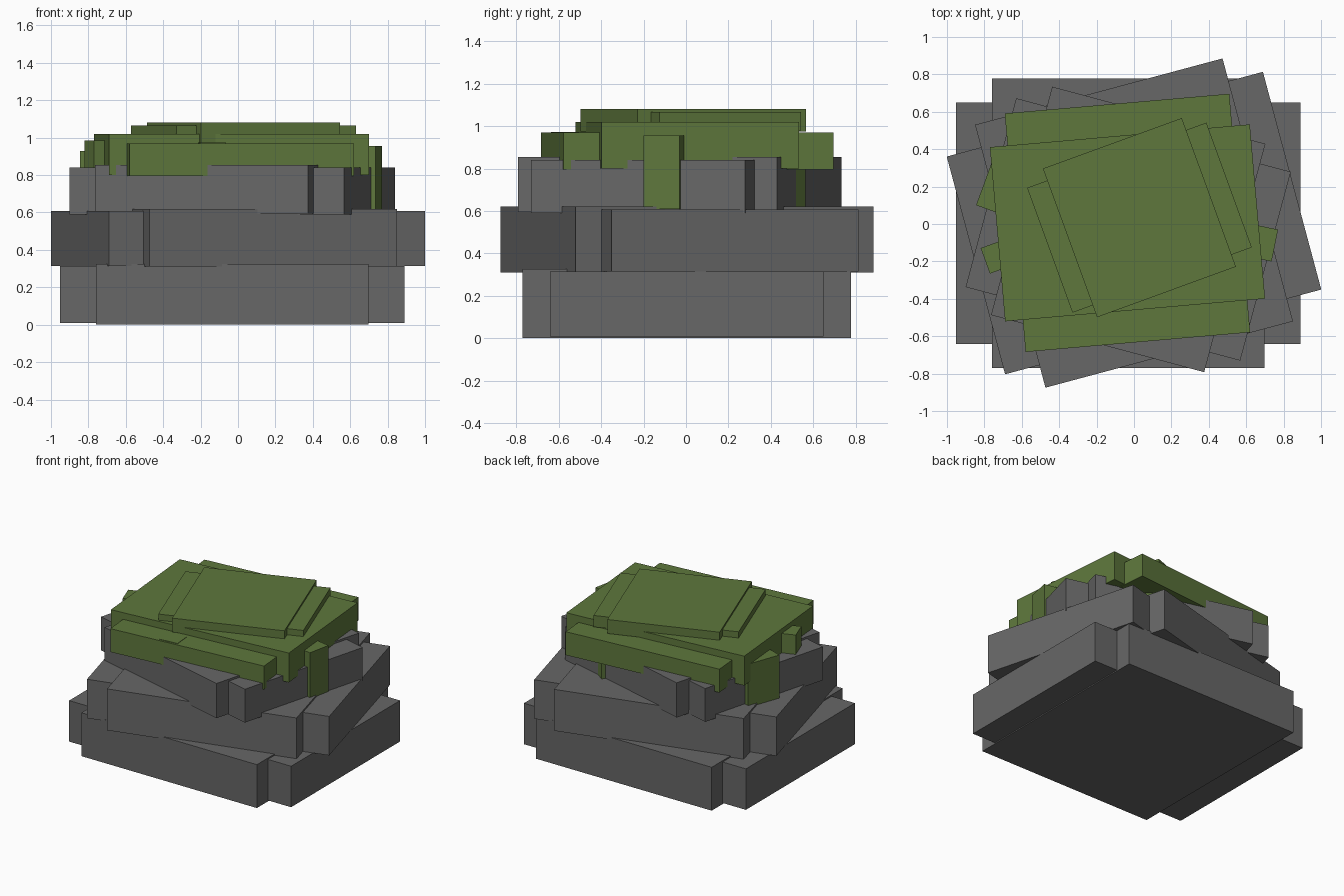
import bpy, bmesh, math
from mathutils import Matrix

if "Cube" in bpy.data.objects:
    bpy.data.objects.remove(bpy.data.objects["Cube"])


def material(name, color):
    m = bpy.data.materials.new(name)
    m.diffuse_color = (*color, 1)
    m.use_nodes = True
    m.node_tree.nodes["Principled BSDF"].inputs["Base Color"].default_value = m.diffuse_color
    return m


stone = material("grey_stone", (0.135, 0.135, 0.135))
moss = material("moss_green", (0.112, 0.185, 0.045))


def block(name, center, size, z0, z1, degrees, mat):
    """Upright box, turned about z."""
    bm = bmesh.new()
    bmesh.ops.create_cube(bm, size=1)
    bm.transform(Matrix.Translation((center[0], center[1], (z0 + z1) / 2))
                 @ Matrix.Rotation(math.radians(degrees), 4, 'Z')
                 @ Matrix.Diagonal((size[0], size[1], z1 - z0, 1)))
    mesh = bpy.data.meshes.new(name)
    bm.to_mesh(mesh)
    bm.free()
    mesh.materials.append(mat)
    bpy.context.collection.objects.link(bpy.data.objects.new(name, mesh))


# Each layer is a wide slab crossed by a deep slab:
# name, center, turn, material, (wide size, z range), (deep size, z range)
layers = [
    ("base_stone", (-0.031, 0.004), 0, stone,
     (1.84, 1.29, 0.008, 0.315), (1.455, 1.55, 0.0, 0.325)),
    ("lower_stone", (0, 0.005), 15, stone,
     (1.75, 1.205, 0.315, 0.607), (1.37, 1.455, 0.31, 0.62)),
    ("upper_stone", (-0.031, -0.029), -15, stone,
     (1.52, 1.045, 0.59, 0.84), (1.18, 1.264, 0.595, 0.855)),
    ("moss_cap", (-0.035, 0.006), 5, moss,
     (1.395, 0.935, 0.80, 1.02), (1.205, 1.28, 0.795, 0.97)),
    ("moss_top", (0.029, 0.034), 20, moss,
     (1.02, 0.71, 0.98, 1.066), (0.79, 0.846, 0.975, 1.08)),
]
for name, center, turn, mat, wide, deep in layers:
    for kind, (sx, sy, z0, z1) in (("wide", wide), ("deep", deep)):
        block(f"{name}_{kind}", center, (sx, sy), z0, z1, turn, mat)

# Moss clumps hanging over the edges
block("moss_hang_right", (0.655, -0.095), (0.20, 0.174), 0.61, 0.955, -11.5, moss)
block("moss_hang_left_back", (-0.715, 0.192), (0.18, 0.26), 0.60, 0.93, -20, moss)
block("moss_hang_left_front", (-0.701, -0.163), (0.20, 0.145), 0.62, 0.985, 20, moss)
block("moss_hang_back", (0.335, 0.418), (0.22, 0.20), 0.61, 0.95, -36, moss)
block("moss_hang_front", (-0.14, -0.57), (0.14, 0.12), 0.63, 0.973, 5, moss)
